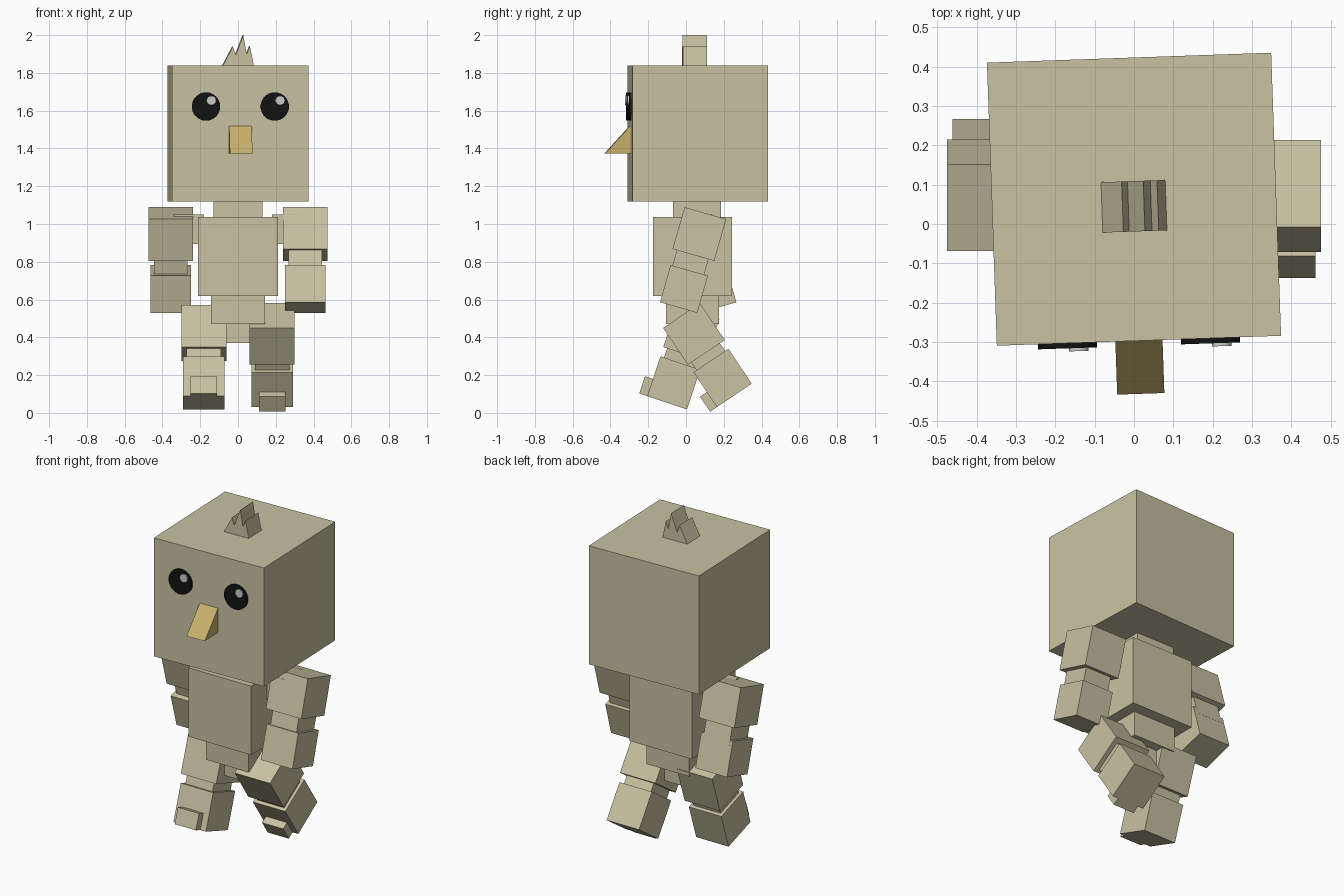
import bpy
import bmesh
from math import radians, pi
from mathutils import Matrix, Vector

if "Cube" in bpy.data.objects:
    bpy.data.objects.remove(bpy.data.objects["Cube"])


def material(name, rgb):
    m = bpy.data.materials.new(name)
    m.diffuse_color = (*rgb, 1)
    m.use_nodes = True
    m.node_tree.nodes["Principled BSDF"].inputs["Base Color"].default_value = m.diffuse_color
    return m


TAN = material("tan", (0.58, 0.54, 0.36))
GOLD = material("gold", (0.58, 0.44, 0.15))
BLACK = material("black", (0.006, 0.006, 0.006))
WHITE = material("white", (0.6, 0.6, 0.6))


def finish(name, bm, mat, matrix):
    bmesh.ops.recalc_face_normals(bm, faces=bm.faces)
    me = bpy.data.meshes.new(name)
    bm.to_mesh(me)
    bm.free()
    me.materials.append(mat)
    ob = bpy.data.objects.new(name, me)
    bpy.context.collection.objects.link(ob)
    ob.matrix_world = matrix
    return ob


def box(name, center, size, tilt=0, mat=TAN, parent=Matrix()):
    bm = bmesh.new()
    bmesh.ops.create_cube(bm, size=1)
    bmesh.ops.scale(bm, vec=size, verts=bm.verts)
    return finish(name, bm, mat, parent @ Matrix.Translation(center)
                  @ Matrix.Rotation(radians(tilt), 4, 'X'))


def prism(name, points, sweep, mat, parent):
    bm = bmesh.new()
    face = bm.faces.new([bm.verts.new(p) for p in points])
    new = bmesh.ops.extrude_face_region(bm, geom=[face])["geom"]
    bmesh.ops.translate(bm, vec=sweep,
                        verts=[v for v in new if isinstance(v, bmesh.types.BMVert)])
    # the source face is kept by the extrusion and closes the far end
    return finish(name, bm, mat, parent)


def disc(name, center, radius, depth, mat, parent):
    bm = bmesh.new()
    bmesh.ops.create_cone(bm, cap_ends=True, segments=32, radius1=radius,
                          radius2=radius, depth=depth)
    return finish(name, bm, mat, parent @ Matrix.Translation(center)
                  @ Matrix.Rotation(pi / 2, 4, 'X'))


# Head, turned slightly; its parts use head-local coordinates
HEAD = Matrix.Translation((0, 0.063, 1.48)) @ Matrix.Rotation(radians(2), 4, 'Z')
box("head", (0, 0, 0), (0.723, 0.72, 0.72), parent=HEAD)

# Eyes with highlights
for side, s in (("right", -1), ("left", 1)):
    disc(side + "_eye", (s * 0.182, -0.363, 0.142), 0.075, 0.02, BLACK, HEAD)
    disc(side + "_eye_highlight", (s * 0.182 + 0.028, -0.37, 0.174), 0.025, 0.022, WHITE, HEAD)

# Beak wedge
prism("beak", [(-0.06, -0.35, 0.04), (-0.06, -0.36, 0.04), (-0.06, -0.495, -0.108),
               (-0.06, -0.35, -0.108)], (0.12, 0, 0), GOLD, HEAD)

# Jagged crest
crest = [(-0.085, 0.355), (-0.03, 0.46), (-0.015, 0.415), (0.025, 0.52),
         (0.043, 0.42), (0.06, 0.462), (0.082, 0.355)]
prism("crest", [(x, -0.082, z) for x, z in crest], (0, 0.128, 0), TAN, HEAD)

# Trunk
box("neck", (0, 0.058, 1.08), (0.26, 0.255, 0.12))
box("torso", (0, 0.034, 0.828), (0.421, 0.419, 0.418))
box("pelvis", (0, 0.035, 0.55), (0.286, 0.28, 0.16))
box("hip_axle", (0, 0.04, 0.445), (0.236, 0.16, 0.15))

# Arms swinging opposite ways: upper, elbow and forearm y positions
for side, s, tilt, ys in (("left", 1, -16, (0.071, 0.025, -0.011)),
                          ("right", -1, 16, (0.073, 0.115, 0.14))):
    box(side + "_shoulder", (s * 0.26, 0.06, 0.972), (0.16, 0.16, 0.155))
    box(side + "_upper_arm", (s * 0.356, ys[0], 0.947), (0.238, 0.23, 0.23), tilt)
    box(side + "_elbow", (s * 0.356, ys[1], 0.80), (0.175, 0.175, 0.17), tilt)
    box(side + "_forearm", (s * 0.356, ys[2], 0.656), (0.212, 0.205, 0.205), tilt)

# Legs in mid stride: tilt and (y, z) centres of thigh, knee and shin
for side, s, tilt, thigh, knee, shin in (
        ("left", 1, 34, (0.042, 0.418), (0.116, 0.30), (0.194, 0.185)),
        ("right", -1, -18.5, (0.028, 0.423), (-0.02, 0.294), (-0.065, 0.159))):
    x = s * 0.181
    box(side + "_thigh", (x, *thigh), (0.238, 0.235, 0.235), tilt)
    box(side + "_knee", (x, *knee), (0.182, 0.182, 0.18), tilt)
    box(side + "_shin", (x, *shin), (0.218, 0.222, 0.222), tilt)
    toe = Matrix.Rotation(radians(tilt), 3, 'X') @ Vector((0, -0.127, -0.063))
    box(side + "_toe", toe + Vector((x, *shin)), (0.142, 0.056, 0.096), tilt)
